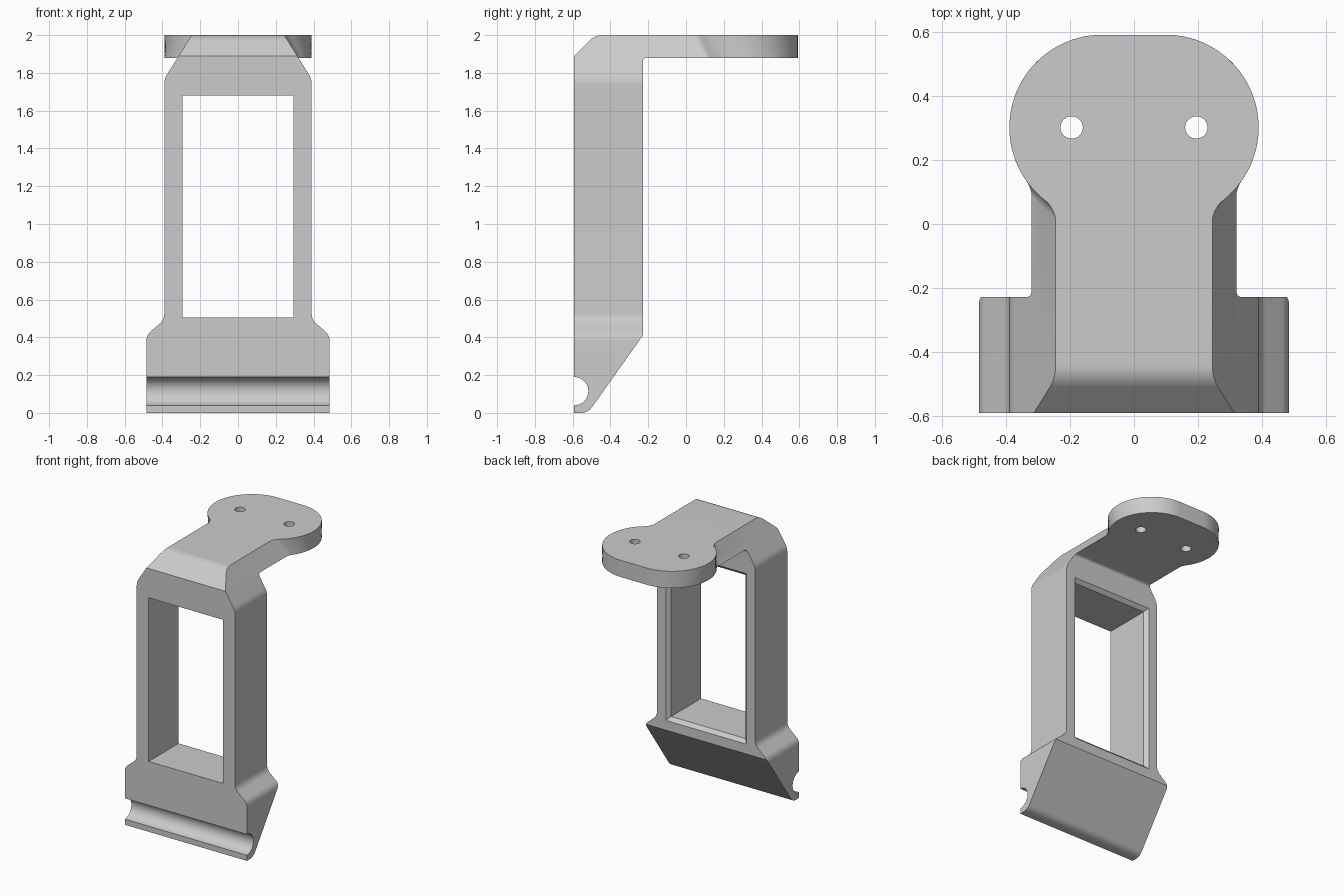
import bpy, bmesh
from math import sin, cos, radians, sqrt, atan2, degrees

if "Cube" in bpy.data.objects:
    bpy.data.objects.remove(bpy.data.objects["Cube"], do_unlink=True)

grey = bpy.data.materials.new("plain_grey")
grey.use_nodes = True
colour = (0.6, 0.6, 0.6, 1)
grey.diffuse_color = colour
grey.node_tree.nodes["Principled BSDF"].inputs["Base Color"].default_value = colour


def arc(cx, cy, r, start, end, n=10):
    steps = [radians(start + (end - start) * i / n) for i in range(n + 1)]
    return [(cx + r * cos(a), cy + r * sin(a)) for a in steps]


def mirrored(half):
    """Close a half outline by mirroring it across the first coordinate."""
    return half + [(-x, y) for x, y in reversed(half)]


def loft(name, rings):
    """Solid through matching rings of 3D points, capped at both ends."""
    bm = bmesh.new()
    loops = [[bm.verts.new(p) for p in ring] for ring in rings]
    for a, b in zip(loops, loops[1:]):
        for i in range(len(a)):
            j = (i + 1) % len(a)
            bm.faces.new((a[i], a[j], b[j], b[i]))
    bm.faces.new(loops[0])
    bm.faces.new(loops[-1])
    bmesh.ops.recalc_face_normals(bm, faces=bm.faces[:])
    mesh = bpy.data.meshes.new(name)
    bm.to_mesh(mesh)
    bm.free()
    mesh.materials.append(grey)
    obj = bpy.data.objects.new(name, mesh)
    bpy.context.collection.objects.link(obj)
    return obj


def boolean(target, tool, operation):
    mod = target.modifiers.new(operation, "BOOLEAN")
    mod.operation, mod.solver, mod.object = operation, "EXACT", tool
    bpy.context.view_layer.objects.active = target
    bpy.ops.object.modifier_apply(modifier=mod.name)
    bpy.data.objects.remove(tool, do_unlink=True)


FRONT, BACK, TOP, UNDER = -0.592, -0.228, 2.0, 1.88

# Side profile: toe, sloped heel, post, arm, chamfered top, rod groove
side = (arc(-0.555, 0.07, 0.07, -90, -36)
        + [(BACK, 0.41)] + arc(BACK + 0.02, UNDER - 0.02, 0.02, 180, 90, 6)
        + [(0.09, UNDER), (0.09, TOP)] + arc(-0.44, 1.9, 0.1, 90, 135)
        + [(FRONT, 1.89)] + arc(FRONT, 0.115, 0.075, 90, -90, 24) + [(FRONT, 0)])
body = loft("bracket", [[(x, y, z) for y, z in side] for x in (-0.7, 0.7)])

# Front silhouette: wide foot, shoulders, narrow post, tapered top
half = ([(0.485, -0.1)] + arc(0.415, 0.38, 0.07, 0, 45)
        + arc(0.46, 0.525, 0.07, 225, 180) + arc(0.29, 1.74, 0.1, 0, 32)
        + [(0.245, TOP), (0.182, 2.1)])
outline = mirrored(half)
boolean(body, loft("silhouette", [[(x, y, z) for x, z in outline] for y in (-1, 1)]),
        "INTERSECT")


# Rounded mounting plate, blended into the sloping sides of the arm
def plate_ring(neck, z, cx=0.1, cy=0.302, big=0.29, r=0.093):
    fx = neck + r
    fy = cy - sqrt((big + r) ** 2 - (fx - cx) ** 2)
    a = degrees(atan2(fy - cy, fx - cx))
    pts = [(neck, -0.1)] + arc(fx, fy, r, 180, 180 + a, 12) + arc(cx, cy, big, a, 90, 36)[1:]
    return [(x, y, z) for x, y in mirrored(pts)]


plate = loft("mounting_plate", [plate_ring(0.3197, UNDER), plate_ring(0.244, TOP)])
boolean(body, plate, "UNION")

# Screw holes
for x in (-0.195, 0.195):
    circle = arc(x, 0.302, 0.035, 0, 360, 32)[:-1]
    boolean(body, loft("hole", [[(u, v, z) for u, v in circle] for z in (1.7, 2.2)]),
            "DIFFERENCE")

# Window with a chamfered rear rim
rings = []
for y, grow in ((-0.8, 0), (BACK - 0.025, 0), (BACK + 0.03, 0.055)):
    w, h = 0.295 + grow, 0.5875 + grow
    rings.append([(sx * w, y, 1.0925 + sz * h)
                  for sx, sz in ((-1, -1), (1, -1), (1, 1), (-1, 1))])
boolean(body, loft("window", rings), "DIFFERENCE")

bpy.ops.object.select_all(action="DESELECT")
body.select_set(True)
bpy.context.view_layer.objects.active = body
bpy.ops.object.shade_smooth_by_angle(angle=radians(22))
